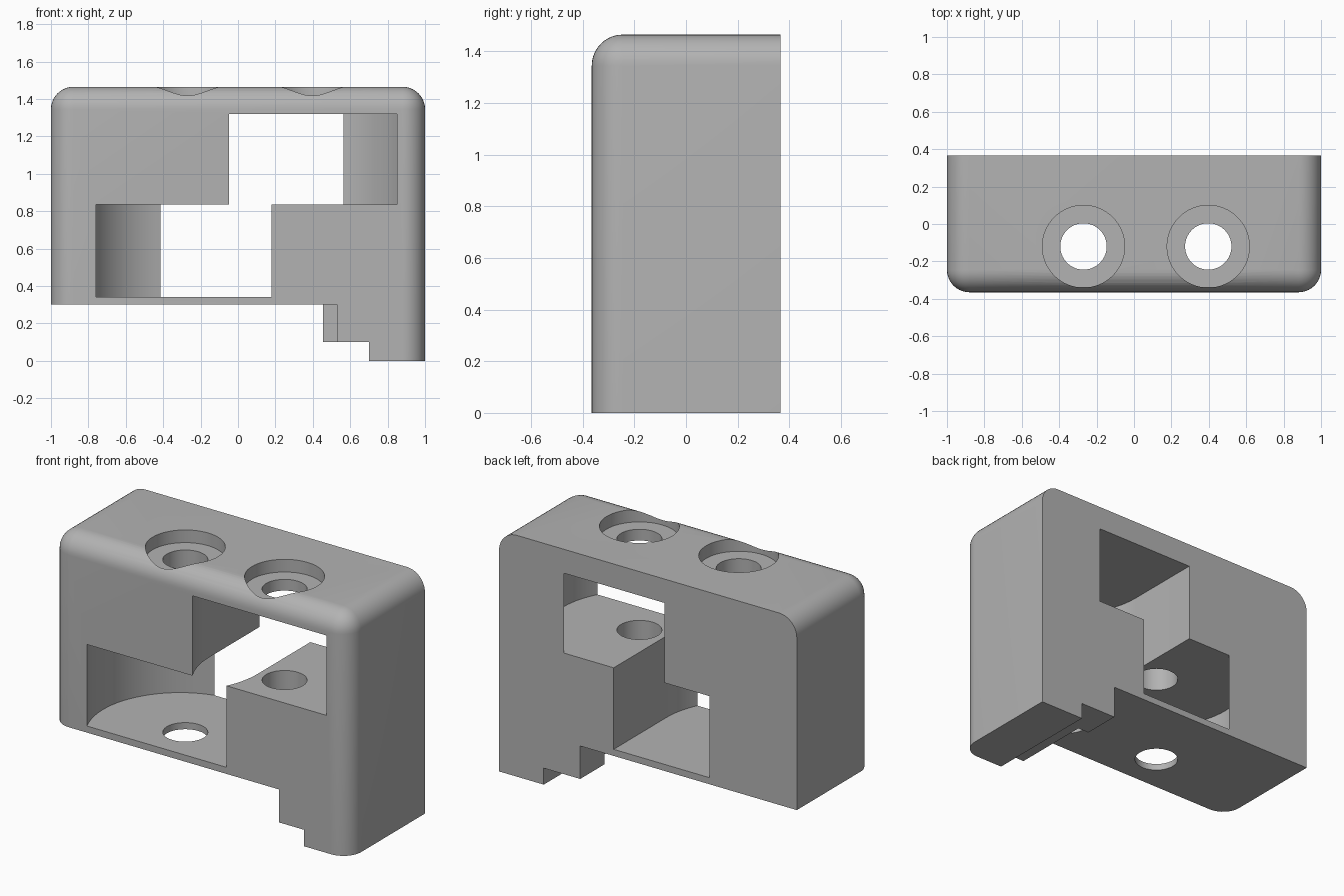
import bpy, bmesh, math

if "Cube" in bpy.data.objects:
    bpy.data.objects.remove(bpy.data.objects["Cube"])

grey = bpy.data.materials.new("light_grey")
grey.diffuse_color = (0.45, 0.45, 0.45, 1)
grey.use_nodes = True
grey.node_tree.nodes["Principled BSDF"].inputs["Base Color"].default_value = grey.diffuse_color

BACK = 0.365      # half depth
HOLE_Y = -0.12    # shaft line
FLOOR, SHELF, ROOF, TOP = 0.34, 0.835, 1.32, 1.465


def prism(name, outline, z0, z1):
    """Extrude a flat outline from z0 up to z1."""
    bm = bmesh.new()
    base = bm.faces.new([bm.verts.new((x, y, z0)) for x, y in outline])
    top = bmesh.ops.extrude_face_region(bm, geom=[base])["geom"]
    for v in top:
        if isinstance(v, bmesh.types.BMVert):
            v.co.z = z1
    bmesh.ops.recalc_face_normals(bm, faces=bm.faces)
    me = bpy.data.meshes.new(name)
    bm.to_mesh(me)
    bm.free()
    ob = bpy.data.objects.new(name, me)
    bpy.context.collection.objects.link(ob)
    return ob


def rect(x0, x1, y0, y1):
    return [(x0, y0), (x1, y0), (x1, y1), (x0, y1)]


def circle(cx, cy, r, n=64):
    return [(cx + r * math.cos(2 * math.pi * i / n),
             cy + r * math.sin(2 * math.pi * i / n)) for i in range(n)]


def pocket(cx, cy, r, side):
    """Round pocket whose one rear quarter is squared off towards the back."""
    pts = []
    for i in range(61):
        a = math.radians(90 + 270 * i / 60)
        pts.append((cx + side * r * math.cos(a), cy + r * math.sin(a)))
    return pts + [(cx + side * r, 0.5), (cx, 0.5)]


# Housing block with rounded front and top edges
housing = prism("housing", rect(-1, 1, -BACK, BACK), 0, TOP)
bm = bmesh.new()
bm.from_mesh(housing.data)
rounded = []
for e in bm.edges:
    m = (e.verts[0].co + e.verts[1].co) / 2
    front, top, side = m.y < -0.3, m.z > 1.4, abs(m.x) > 0.9
    if (front and top) or (front and side) or (top and side):
        rounded.append(e)
bmesh.ops.bevel(bm, geom=rounded, offset=0.12, segments=10, profile=0.5,
                affect='EDGES', clamp_overlap=True)
bm.to_mesh(housing.data)
bm.free()

cutters = [
    # Stepped underside
    prism("underside_cut", rect(-1.2, 0.455, -0.6, 0.6), -0.2, 0.30),
    prism("front_notch_cut", rect(0.3, 0.53, -0.6, 0.13), -0.25, 0.30),
    prism("foot_step_cut", rect(0.2, 0.70, -0.7, 0.7), -0.3, 0.10),
    # Two overlapping wheel pockets
    prism("lower_pocket_cut", pocket(-0.29, -0.14, 0.52, 1), FLOOR, SHELF),
    prism("upper_pocket_cut", pocket(0.40, HOLE_Y, 0.512, -1), SHELF, ROOF),
]
# Shaft holes with wide recesses on top
for x in (-0.27, 0.397):
    cutters.append(prism("shaft_hole_cut", circle(x, HOLE_Y, 0.124), 0.2, 1.6))
    cutters.append(prism("recess_cut", circle(x, HOLE_Y, 0.22), 1.388, 1.7))

bpy.context.view_layer.objects.active = housing
housing.select_set(True)
for c in cutters:
    mod = housing.modifiers.new(c.name, 'BOOLEAN')
    mod.operation = 'DIFFERENCE'
    mod.solver = 'EXACT'
    mod.object = c
    bpy.ops.object.modifier_apply(modifier=mod.name)
    bpy.data.objects.remove(c)

housing.data.materials.clear()
housing.data.materials.append(grey)
bpy.ops.object.shade_smooth_by_angle(angle=math.radians(30))
